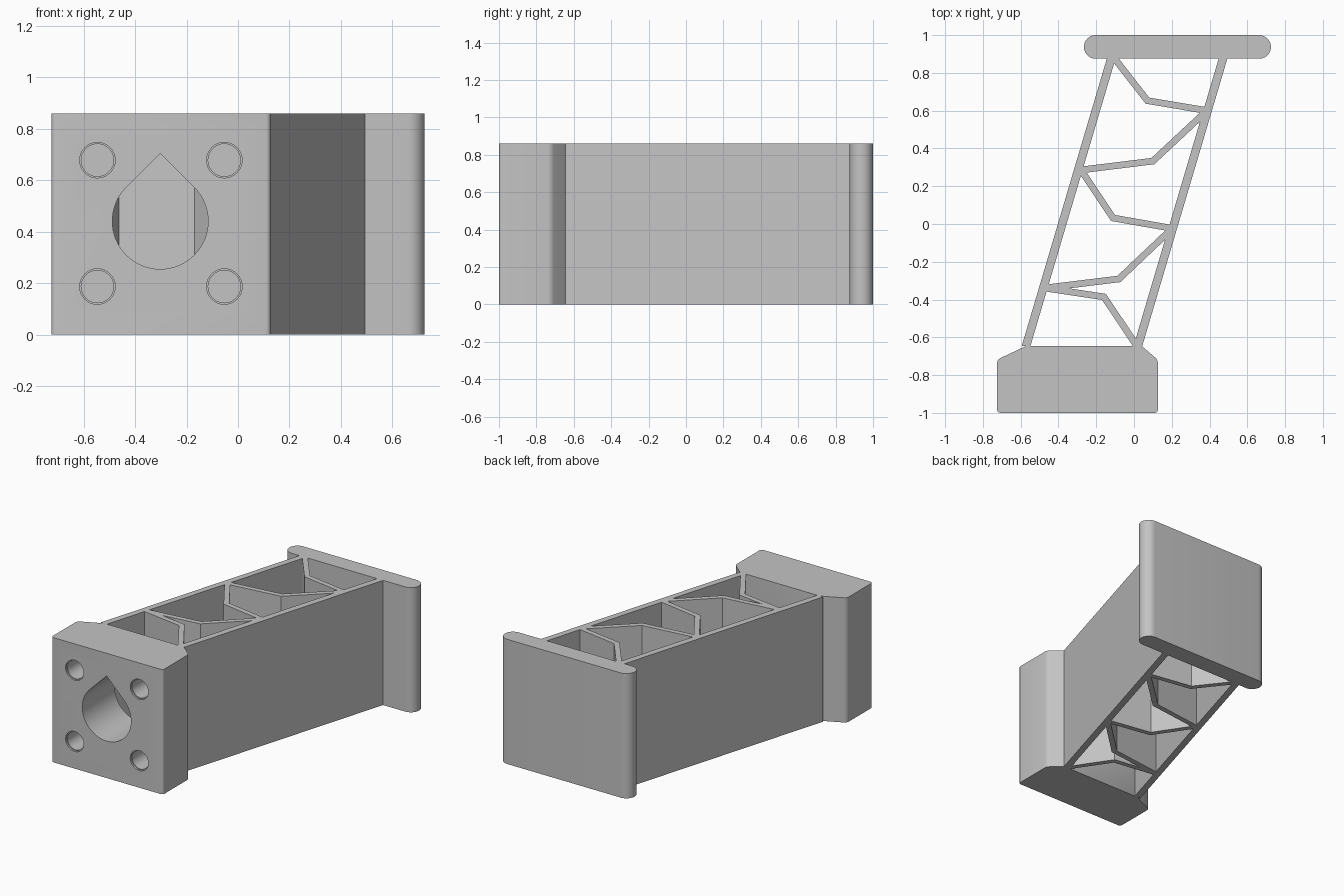
import bpy, bmesh
from math import cos, sin, pi, radians
from mathutils import Vector, Matrix

cube = bpy.data.objects.get("Cube")
if cube:
    bpy.data.objects.remove(cube, do_unlink=True)

H = 0.86          # height of the whole bracket
BACK = -0.645     # back face of the mounting block
PLATE = 0.875     # front face of the end plate
LEAN = 0.45       # sideways shift of the walls over their length

grey = bpy.data.materials.new("plain grey")
grey.use_nodes = True
grey.diffuse_color = (0.55, 0.55, 0.55, 1)
grey.node_tree.nodes["Principled BSDF"].inputs["Base Color"].default_value = grey.diffuse_color


def prism(name, outline, depth=H, matrix=None, round_if=None):
    """Extrude a flat outline, optionally rounding chosen upright edges."""
    bm = bmesh.new()
    face = bm.faces.new([bm.verts.new((x, y, 0)) for x, y in outline])
    top = bmesh.ops.extrude_face_region(bm, geom=[face])["geom"]
    bmesh.ops.translate(bm, vec=(0, 0, depth),
                        verts=[v for v in top if isinstance(v, bmesh.types.BMVert)])
    if round_if:
        upright = [e for e in bm.edges
                   if abs(e.verts[0].co.z - e.verts[1].co.z) > 0.1 and round_if(e.verts[0].co)]
        bmesh.ops.bevel(bm, geom=upright, offset=0.018, segments=4, profile=0.5, affect='EDGES')
    bmesh.ops.recalc_face_normals(bm, faces=bm.faces)
    if matrix:
        bm.transform(matrix)
    mesh = bpy.data.meshes.new(name)
    bm.to_mesh(mesh)
    bm.free()
    mesh.materials.append(grey)
    obj = bpy.data.objects.new(name, mesh)
    bpy.context.collection.objects.link(obj)
    return obj


def activate(obj):
    bpy.ops.object.select_all(action='DESELECT')
    obj.select_set(True)
    bpy.context.view_layer.objects.active = obj


def smooth(obj):
    activate(obj)
    bpy.ops.object.shade_smooth_by_angle(angle=radians(30))


def cut(obj, cutter):
    activate(obj)
    mod = obj.modifiers.new("cut", 'BOOLEAN')
    mod.operation, mod.solver, mod.object = 'DIFFERENCE', 'EXACT', cutter
    bpy.ops.object.modifier_apply(modifier=mod.name)
    bpy.data.objects.remove(cutter, do_unlink=True)


def arc(r, start, end, n, cx=0, cy=0):
    return [(cx + r * cos(start + (end - start) * i / n),
             cy + r * sin(start + (end - start) * i / n)) for i in range(n + 1)]


def bore(name, outline, x, z, y, depth):
    """Prism running in +y from the given point, its outline drawn in x and z."""
    turn = Matrix.Translation((x, y + depth, z)) @ Matrix.Rotation(pi / 2, 4, 'X')
    return prism(name, outline, depth, turn)


def strut(name, points, width=0.035):
    """Bent bar of constant width with a mitred bend."""
    a, b, c = (Vector(p) for p in points)
    n1, n2 = ((q - p).normalized().orthogonal() for p, q in ((a, b), (b, c)))
    miter = (n1 + n2) / (1 + n1.dot(n2))
    h = width / 2
    side = [a + n1 * h, b + miter * h, c + n2 * h]
    other = [c - n2 * h, b - miter * h, a - n1 * h]
    return prism(name, [tuple(p) for p in side + other])


# Mounting block with chamfered back shoulders
block = prism("mounting_block",
              [(-0.725, -1), (0.127, -1), (0.127, -0.72), (0.04, BACK),
               (-0.57, BACK), (-0.725, -0.718)],
              round_if=lambda co: co.y < -0.7)

# Teardrop passage right through the block
r = 0.186
teardrop = arc(r, 3 * pi / 4, 9 * pi / 4, 48) + [(0, r * 2 ** 0.5)]
cut(block, bore("passage_cutter", teardrop, -0.302, 0.441, -1.1, 0.6))

# Four blind bolt holes with a slightly wider mouth
for x in (-0.546, -0.053):
    for z in (0.187, 0.678):
        for radius, depth in ((0.063, 0.25), (0.069, 0.012)):
            ring = arc(radius, 0, 2 * pi, 32)[:-1]
            cut(block, bore("bolt_cutter", ring, x, z, -1.1, 0.1 + depth))
smooth(block)

# End plate with fully rounded ends
rad = (1 - PLATE) / 2
plate = prism("end_plate",
              arc(rad, -pi / 2, pi / 2, 20, 0.725 - rad, 1 - rad)
              + arc(rad, pi / 2, 3 * pi / 2, 20, -0.265 + rad, 1 - rad))
smooth(plate)

# Two leaning side walls
for name, x in (("right_wall", -0.594), ("left_wall", -0.002)):
    prism(name, [(x, BACK), (x + 0.046, BACK), (x + 0.046 + LEAN, PLATE), (x + LEAN, PLATE)])

# Bent struts zigzagging between the walls
struts = [
    [(-0.11, 0.885), (0.071, 0.653), (0.37, 0.603)],
    [(0.37, 0.585), (0.10, 0.333), (-0.29, 0.285)],
    [(-0.28, 0.285), (-0.111, 0.032), (0.19, -0.021)],
    [(0.188, -0.037), (-0.08, -0.291), (-0.465, -0.338)],
    [(-0.465, -0.340), (-0.159, -0.386), (0.018, -0.65)],
]
for i, points in enumerate(struts):
    strut(f"strut_{i + 1}", points)
